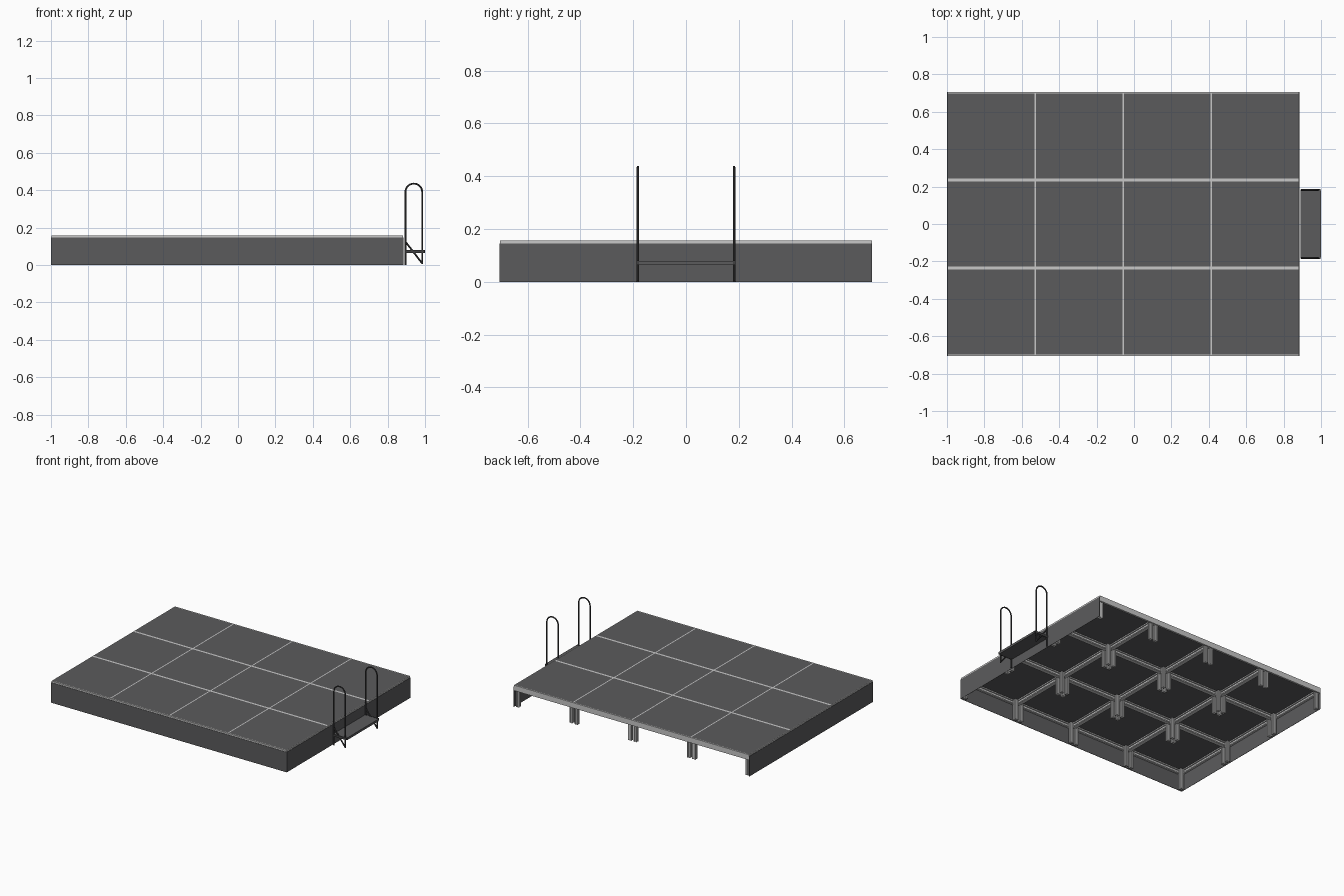
import bpy, bmesh, math
from mathutils import Vector

cube = bpy.data.objects.get("Cube")
if cube:
    bpy.data.objects.remove(cube, do_unlink=True)


def material(name, rgb):
    m = bpy.data.materials.new(name)
    m.use_nodes = True
    m.diffuse_color = (*rgb, 1)
    m.node_tree.nodes["Principled BSDF"].inputs["Base Color"].default_value = (*rgb, 1)
    return m


GREY = material("charcoal_board", (0.105, 0.105, 0.108))
METAL = material("aluminium", (0.58, 0.58, 0.58))
DARK = material("dark_steel", (0.05, 0.05, 0.052))


def add_object(name, bm, mat):
    bmesh.ops.recalc_face_normals(bm, faces=bm.faces)
    mesh = bpy.data.meshes.new(name)
    bm.to_mesh(mesh)
    bm.free()
    mesh.materials.append(mat)
    ob = bpy.data.objects.new(name, mesh)
    bpy.context.collection.objects.link(ob)
    return ob


def box(bm, lo, hi):
    lo, hi = Vector(lo), Vector(hi)
    verts = bmesh.ops.create_cube(bm, size=1)["verts"]
    for v in verts:
        v.co = (lo + hi) / 2 + v.co * (hi - lo)


def box_object(name, lo, hi, mat):
    bm = bmesh.new()
    box(bm, lo, hi)
    return add_object(name, bm, mat)


# Overall layout
X0, X1, Y1 = -0.998, 0.883, 0.705
COLS, ROWS = 4, 3
PX, PY = (X1 - X0) / COLS, 2 * Y1 / ROWS
TOP, LEDGE, FRAME_Z = 0.157, 0.150, 0.118
LIP_X, LIP_Y, FLANGE, WEB = 0.004, 0.0075, 0.014, 0.006
SKIRT = 0.002

# Channel profile of the panel frame: (inset in x, inset in y, height)
PROFILE = [(0, 0, FRAME_Z), (0, 0, TOP), (LIP_X, LIP_Y, TOP), (LIP_X, LIP_Y, LEDGE),
           (FLANGE, FLANGE, LEDGE), (FLANGE, FLANGE, 0.142), (WEB, WEB, 0.142),
           (WEB, WEB, 0.126), (FLANGE, FLANGE, 0.126), (FLANGE, FLANGE, FRAME_Z)]


def panel_frame(bm, x, y):
    rings = []
    for ix, iy, z in PROFILE:
        a, b, c, d = x + ix, x + PX - ix, y + iy, y + PY - iy
        rings.append([bm.verts.new((*p, z)) for p in ((a, c), (b, c), (b, d), (a, d))])
    for r, s in zip(rings, rings[1:] + rings[:1]):
        for k in range(4):
            n = (k + 1) % 4
            bm.faces.new((r[k], r[n], s[n], s[k]))


def slotted_leg(bm, x, y):
    # Square post with a groove down each side
    h, g, d = 0.012, 0.003, 0.005
    side = [(h, -h), (h, -g), (h - d, -g), (h - d, g), (h, g)]
    outline = []
    for k in range(4):
        c, s = round(math.cos(k * math.pi / 2)), round(math.sin(k * math.pi / 2))
        outline += [(x + px * c - py * s, y + px * s + py * c) for px, py in side]
    face = bm.faces.new([bm.verts.new((*p, 0)) for p in outline])
    ext = bmesh.ops.extrude_face_region(bm, geom=[face], use_keep_orig=True)
    for v in ext["geom"]:
        if isinstance(v, bmesh.types.BMVert):
            v.co.z = LEDGE


# Stage panels: boards, frames and four legs each
boards, frames, legs = bmesh.new(), bmesh.new(), bmesh.new()
LEG_IN = 0.021
for i in range(COLS):
    for j in range(ROWS):
        x, y = X0 + i * PX, -Y1 + j * PY
        box(boards, (x + LIP_X, y + LIP_Y, LEDGE), (x + PX - LIP_X, y + PY - LIP_Y, TOP))
        panel_frame(frames, x, y)
        for lx in (x + LEG_IN, x + PX - LEG_IN):
            for ly in (y + LEG_IN, y + PY - LEG_IN):
                slotted_leg(legs, lx, ly)
add_object("stage_boards", boards, GREY)
add_object("panel_frames", frames, METAL)
add_object("stage_legs", legs, METAL)

# Skirts on three sides; the back stays open
SKIRT_TOP = 0.146
box_object("front_skirt", (X0 - SKIRT, -Y1 - SKIRT, 0), (X1 + SKIRT, -Y1, SKIRT_TOP), GREY)
box_object("ladder_side_skirt", (X1, -Y1, 0), (X1 + SKIRT, Y1, SKIRT_TOP), GREY)
box_object("far_side_skirt", (X0 - SKIRT, -Y1, 0), (X0, Y1, SKIRT_TOP), GREY)

# Steps: hooped handrails with diagonal braces
IN_X, OUT_X, RAIL_Y, TUBE = 0.895, 0.985, 0.182, 0.0048
MID, RAD, BEND = (IN_X + OUT_X) / 2, (OUT_X - IN_X) / 2, 0.39


def tube(name, points):
    cu = bpy.data.curves.new(name, "CURVE")
    cu.dimensions = "3D"
    cu.bevel_depth = TUBE
    cu.bevel_resolution = 2
    cu.use_fill_caps = True
    sp = cu.splines.new("POLY")
    sp.points.add(len(points) - 1)
    for p, co in zip(sp.points, points):
        p.co = (*co, 1)
    cu.materials.append(DARK)
    ob = bpy.data.objects.new(name, cu)
    bpy.context.collection.objects.link(ob)
    bpy.ops.object.select_all(action="DESELECT")
    ob.select_set(True)
    bpy.context.view_layer.objects.active = ob
    bpy.ops.object.convert(target="MESH")
    bpy.ops.object.shade_smooth_by_angle()


for label, y in (("front", -RAIL_Y), ("back", RAIL_Y)):
    arc = [math.pi * k / 12 for k in range(13)]
    hoop = [(MID - RAD * math.cos(a), y, BEND + RAD * math.sin(a)) for a in arc]
    tube(label + "_handrail", [(IN_X, y, 0)] + hoop + [(OUT_X, y, 0.004)])
    tube(label + "_brace", [(IN_X, y, 0.125), (OUT_X, y, 0.008)])

# Step tread with dark end brackets
box_object("step_tread", (0.89, -0.178, 0.063), (1.0, 0.178, 0.079), GREY)
for label, s in (("front", -1), ("back", 1)):
    ya, yb = sorted((s * 0.178, s * 0.187))
    box_object(label + "_tread_bracket", (0.892, ya, 0.064), (0.998, yb, 0.08), DARK)
